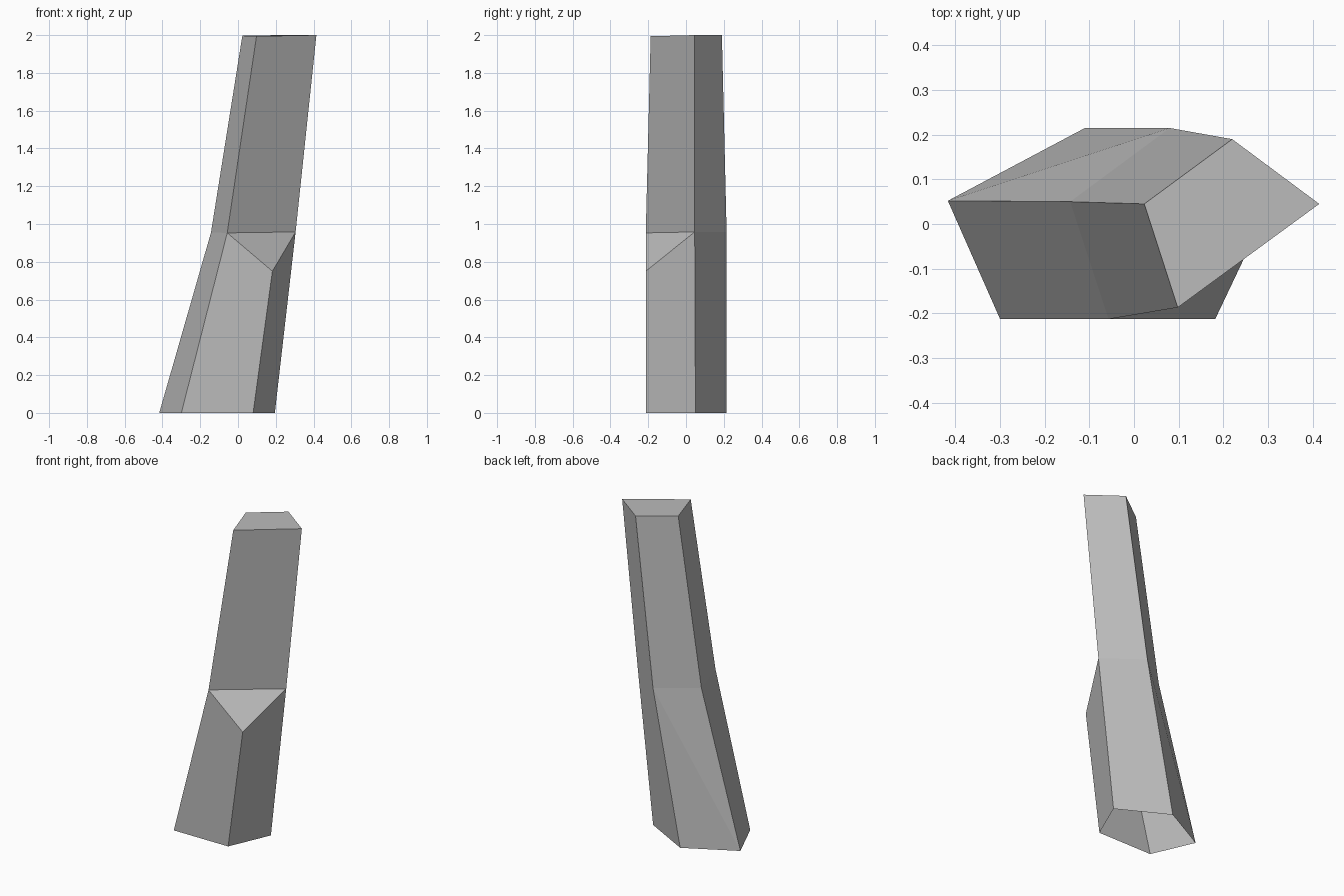
import bpy
import bmesh

cube = bpy.data.objects.get("Cube")
if cube:
    bpy.data.objects.remove(cube, do_unlink=True)

# Single plain grey colour
GREY = (0.5, 0.5, 0.5, 1.0)
grey = bpy.data.materials.new("plain_grey")
grey.use_nodes = True
grey.diffuse_color = GREY
grey.node_tree.nodes["Principled BSDF"].inputs["Base Color"].default_value = GREY

# Cross-sections of the leaning post, in order: left, front, right, back
foot = [(-0.417, 0.052, 0), (-0.30, -0.213, 0), (0.195, 0.05, 0), (-0.11, 0.215, 0)]
waist = [(-0.143, 0.05, 0.955), (-0.057, -0.213, 0.953), (0.305, 0.046, 0.958), (0.08, 0.215, 0.958)]
crown = [(0.023, 0.045, 1.997), (0.098, -0.187, 1.994), (0.415, 0.045, 2.0), (0.22, 0.19, 2.0)]

bm = bmesh.new()
low, mid, top = [[bm.verts.new(p) for p in ring] for ring in (foot, waist, crown)]

# Extra front ridge on the lower half, ending below the waist
ridge_foot = bm.verts.new((0.08, -0.213, 0))
ridge_peak = bm.verts.new((0.182, -0.213, 0.75))


def wall(lower, upper, i):
    j = (i + 1) % 4
    bm.faces.new((lower[i], lower[j], upper[j], upper[i]))


# Upper half with its cap
for i in range(4):
    wall(mid, top, i)
bm.faces.new(top)

# Lower half, open underneath
wall(low, mid, 0)
wall(low, mid, 2)
bm.faces.new((low[1], ridge_foot, ridge_peak, mid[1]))
bm.faces.new((ridge_foot, low[2], mid[2], ridge_peak))
bm.faces.new((mid[1], ridge_peak, mid[2]))

# The twisted back panel folds along one diagonal
bm.faces.new((low[3], low[0], mid[3]))
bm.faces.new((low[0], mid[0], mid[3]))

mesh = bpy.data.meshes.new("bent_post")
bm.to_mesh(mesh)
bm.free()
mesh.materials.append(grey)
bpy.context.collection.objects.link(bpy.data.objects.new("bent_post", mesh))
